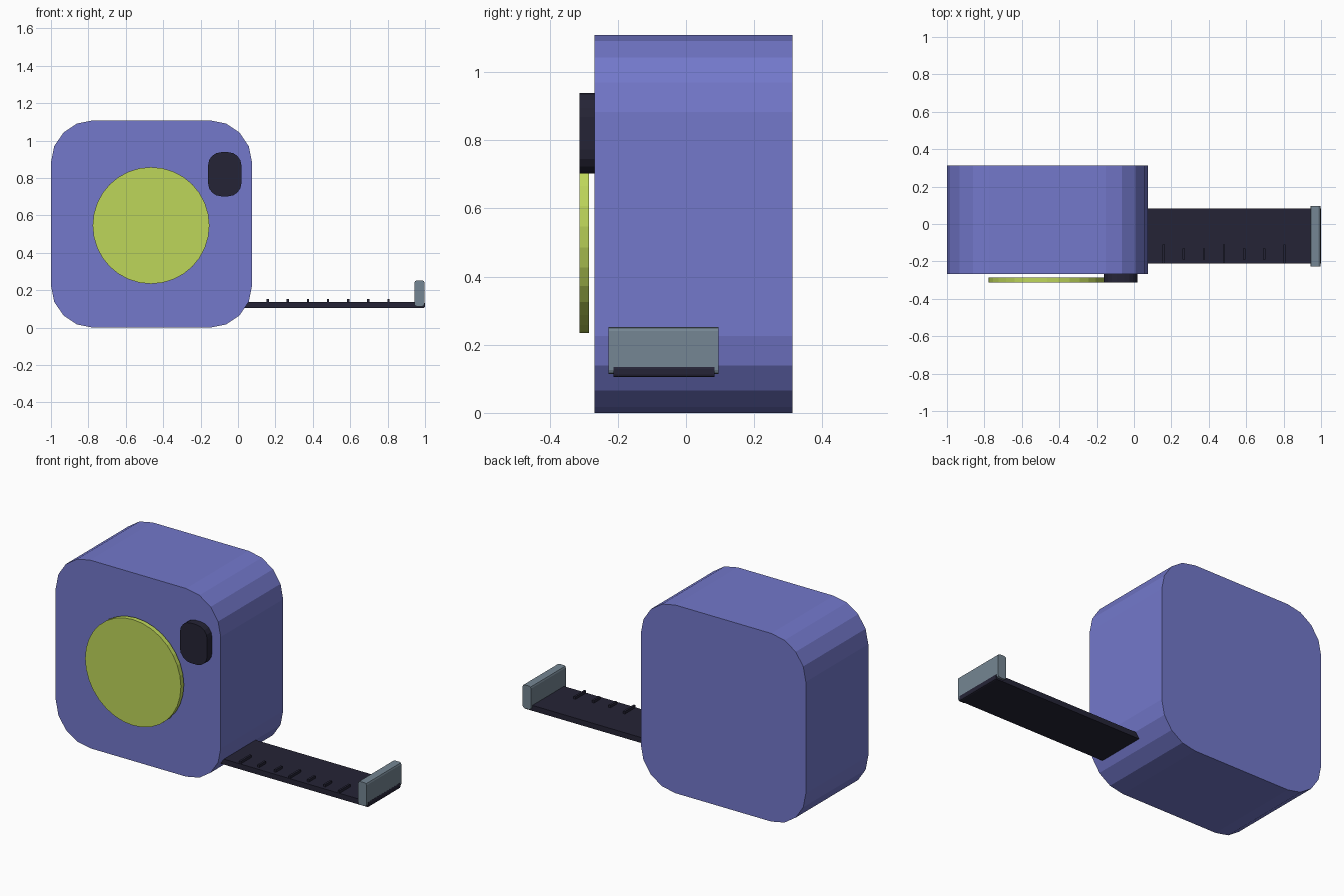
import bpy
import bmesh
from mathutils import Vector

default = bpy.data.objects.get("Cube")
if default:
    bpy.data.objects.remove(default, do_unlink=True)


def material(name, srgb):
    """Flat material from 0-255 sRGB values, stored as linear."""
    colour = [((c / 255 + 0.055) / 1.055) ** 2.4 for c in srgb] + [1]
    mat = bpy.data.materials.new(name)
    mat.use_nodes = True
    mat.diffuse_color = colour
    mat.node_tree.nodes["Principled BSDF"].inputs["Base Color"].default_value = colour
    return mat


BLUE = material("periwinkle blue", (115, 120, 203))
LIME = material("lime green", (190, 214, 90))
DARK = material("dark navy", (37, 36, 54))
GREY = material("slate grey", (117, 134, 147))


def finish(name, bm, mat):
    bmesh.ops.recalc_face_normals(bm, faces=bm.faces)
    mesh = bpy.data.meshes.new(name)
    bm.to_mesh(mesh)
    bm.free()
    mesh.materials.append(mat)
    obj = bpy.data.objects.new(name, mesh)
    bpy.context.collection.objects.link(obj)
    return obj


def box(name, low, high, mat, axis=None, radius=0, segments=1):
    """Box between two corners, rounding the edges parallel to one axis."""
    low, high = Vector(low), Vector(high)
    bm = bmesh.new()
    bmesh.ops.create_cube(bm, size=1)
    bmesh.ops.scale(bm, vec=high - low, verts=bm.verts)
    bmesh.ops.translate(bm, vec=(low + high) / 2, verts=bm.verts)
    if radius:
        edges = [e for e in bm.edges
                 if abs((e.verts[0].co - e.verts[1].co).normalized()[axis]) > 0.9]
        bmesh.ops.bevel(bm, geom=edges, offset=radius, offset_type='OFFSET',
                        segments=segments, profile=0.5, affect='EDGES')
    return finish(name, bm, mat)


# Case and lock button, rounded in the front outline
box("case", (-1, -0.268, 0), (0.075, 0.313, 1.108), BLUE, 1, 0.225, 4)
box("lock_button", (-0.16, -0.312, 0.702), (0.018, -0.266, 0.938), DARK, 1, 0.07, 4)

# Round front badge, standing just clear of the case
bm = bmesh.new()
bmesh.ops.create_cone(bm, cap_ends=True, segments=32, radius1=0.312,
                      radius2=0.312, depth=0.028)
for v in bm.verts:
    x, y, z = v.co
    v.co = (x - 0.465, z - 0.299, y + 0.546)
badge = finish("front_badge", bm, LIME)
for poly in badge.data.polygons:
    poly.use_smooth = False

# Extended tape and its end hook
box("tape", (0, -0.212, 0.105), (1, 0.083, 0.137), DARK, 1, 0.008, 2)
box("end_hook", (0.943, -0.228, 0.114), (0.997, 0.096, 0.252), GREY, 1, 0.012, 2)

# Raised measuring marks, every third one longer
for i in range(7):
    x = 0.159 + i * 0.1075
    half = 0.05 if i % 3 == 0 else 0.03
    box(f"tape_mark_{i + 1}", (x - 0.006, -0.16 - half, 0.13),
        (x + 0.006, -0.16 + half, 0.152), DARK)
